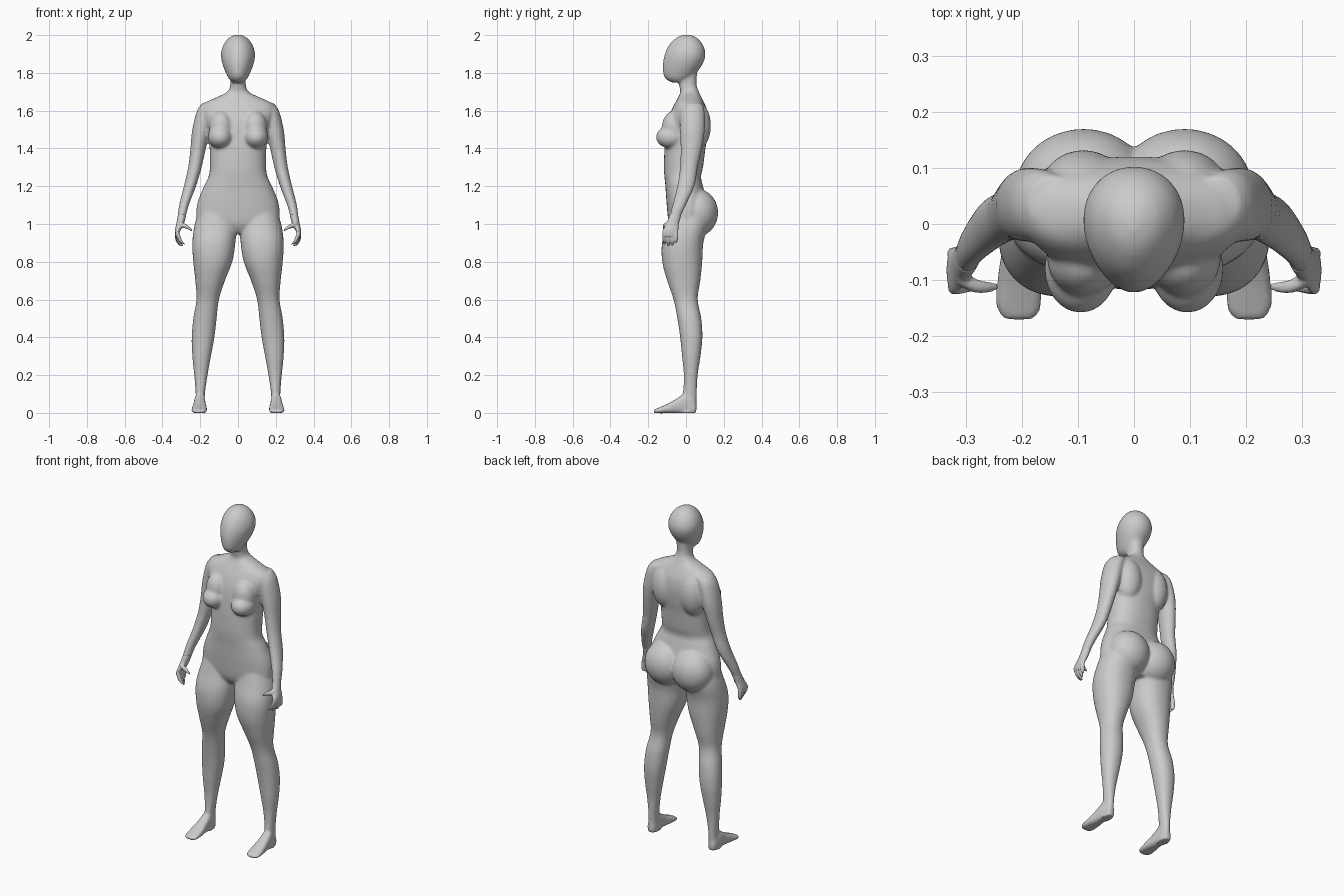
import bpy, bmesh
from math import sin, cos, pi
from mathutils import Matrix, Vector


def spline(p, i, f):
    """Catmull-Rom between rows i and i+1"""
    a, b, c, d = (p[max(0, min(len(p) - 1, i + k))] for k in (-1, 0, 1, 2))
    return [0.5 * (2 * q + (r - o) * f + (2 * o - 5 * q + 4 * r - s) * f * f
                   + (3 * q - o - 3 * r + s) * f ** 3) for o, q, r, s in zip(a, b, c, d)]


def loft(bm, rows, side=1, axis='z', power=2.0, taper=0.0, n=32, sub=4):
    """Skin rings; row = (position on axis, a min, a max, b min, b max)"""
    dense = [spline(rows, i, k / sub) for i in range(len(rows) - 1) for k in range(sub)]
    dense.append(list(rows[-1]))
    rings = []
    for t, a0, a1, b0, b1 in dense:
        ring = []
        for k in range(n):
            c, s = cos(2 * pi * k / n), sin(2 * pi * k / n)
            u = abs(c) ** (2 / power) * (1 if c > 0 else -1) * (1 + taper * s)
            v = abs(s) ** (2 / power) * (1 if s > 0 else -1)
            a = (a0 + a1) / 2 + u * (a1 - a0) / 2
            b = (b0 + b1) / 2 + v * (b1 - b0) / 2
            x, y, z = {'z': (a, b, t), 'y': (a, t, b), 'x': (t, a, b)}[axis]
            ring.append(bm.verts.new((x * side, y, z)))
        rings.append(ring)
    for r, q in zip(rings, rings[1:]):
        for k in range(n):
            bm.faces.new((r[k], r[(k + 1) % n], q[(k + 1) % n], q[k]))
    bm.faces.new(rings[0])
    bm.faces.new(rings[-1])


def blob(bm, side, centre, radii):
    c = Vector((centre[0] * side, centre[1], centre[2]))
    bmesh.ops.create_uvsphere(bm, u_segments=32, v_segments=20, radius=1,
                              matrix=Matrix.Translation(c) @ Matrix.Diagonal((*radii, 1)))


def finish(bm, name, voxel, rounds):
    """Fuse the overlapping parts into one smooth skin"""
    bmesh.ops.recalc_face_normals(bm, faces=bm.faces)
    me = bpy.data.meshes.new(name)
    bm.to_mesh(me)
    bm.free()
    ob = bpy.data.objects.new(name, me)
    bpy.context.collection.objects.link(ob)
    for p in me.polygons:
        p.use_smooth = True
    m = ob.modifiers.new("fuse", 'REMESH')
    m.mode = 'VOXEL'
    m.voxel_size = voxel
    m.use_smooth_shade = True
    m = ob.modifiers.new("soften", 'SMOOTH')
    m.factor = 0.5
    m.iterations = rounds


# Centre parts: (z, half width, front y, back y)
torso = [(1.82, .045, -.04, .06), (1.74, .041, -.037, .056), (1.70, .057, -.03, .068),
         (1.67, .115, -.042, .082), (1.64, .178, -.058, .097), (1.60, .198, -.078, .113),
         (1.55, .185, -.095, .12), (1.5, .165, -.105, .118), (1.45, .155, -.11, .112),
         (1.4, .15, -.114, .103), (1.3, .149, -.117, .09), (1.25, .156, -.114, .079),
         (1.2, .18, -.109, .09), (1.1, .217, -.102, .11), (1.0, .21, -.09, .09),
         (.95, .11, -.06, .07)]
head = [(2.002, .012, -.015, .02), (1.987, .046, -.05, .056), (1.95, .076, -.088, .089),
        (1.9, .09, -.112, .103), (1.85, .083, -.122, .09), (1.8, .064, -.121, .055),
        (1.77, .049, -.109, .02), (1.75, .03, -.08, 0)]
# Side parts: (z, inner x, outer x, front y, back y)
leg = [(1.12, .02, .19, -.07, .11), (1.0, .008, .229, -.1, .115), (.9, .014, .242, -.127, .092),
       (.8, .03, .237, -.126, .086), (.7, .069, .226, -.1, .076), (.6, .101, .22, -.066, .062),
       (.5, .113, .237, -.046, .081), (.4, .125, .245, -.031, .087), (.3, .143, .242, -.021, .077),
       (.2, .161, .232, -.012, .062), (.1, .175, .224, -.017, .057), (.04, .174, .227, -.03, .056),
       (-.002, .172, .232, -.04, .054)]
# Foot: (y, inner x, outer x, bottom z, top z)
foot = [(.055, .182, .223, 0, .045), (0, .174, .231, -.002, .1), (-.05, .17, .236, -.002, .075),
        (-.1, .164, .244, -.002, .047), (-.15, .165, .246, -.002, .025), (-.172, .178, .23, 0, .016)]
arm = [(1.64, .1, .188, -.01, .085), (1.6, .12, .217, -.03, .098), (1.5, .145, .242, -.032, .1),
       (1.4, .17, .252, -.028, .085), (1.3, .192, .264, -.032, .062), (1.2, .222, .287, -.047, .045),
       (1.1, .26, .312, -.072, .0), (1.04, .276, .32, -.088, -.028), (1.01, .283, .324, -.095, -.036)]

bm = bmesh.new()
loft(bm, [(z, -r, r, f, b) for z, r, f, b in torso], power=2.3, n=48)
loft(bm, [(z, -r, r, f, b) for z, r, f, b in head], taper=.12)
for s in (1, -1):
    loft(bm, leg, s, power=2.2)
    loft(bm, foot, s, axis='y', power=2.8)
    loft(bm, arm, s)
    blob(bm, s, (.095, -.08, 1.46), (.065, .079, .06))     # breast
    blob(bm, s, (.09, -.06, 1.51), (.065, .068, .09))      # upper chest
    blob(bm, s, (.09, .055, 1.52), (.08, .077, .13))       # shoulder blade
    blob(bm, s, (.09, .06, 1.06), (.122, .11, .125))       # buttock
finish(bm, "body", .007, 10)

# Hands: palm, four curled fingers and a thumb
palm = [(1.05, .273, .318, -.086, -.024), (1.0, .287, .327, -.106, -.038),
        (.965, .305, .334, -.124, -.04), (.935, .312, .332, -.124, -.044)]
fingers = [(-.114, .282, .892), (-.093, .292, .882), (-.072, .306, .886), (-.053, .316, .902)]
thumb = [(.312, -.11, -.075, .975, 1.015), (.285, -.122, -.096, .978, 1.004),
         (.262, -.123, -.103, .97, .99), (.243, -.117, -.105, .96, .972)]
for s, label in ((1, "left"), (-1, "right")):
    bm = bmesh.new()
    loft(bm, palm, s)
    loft(bm, thumb, s, axis='x', n=16)
    for y, x, z in fingers:
        mx, mz = (x + .326) / 2, (z + .93) / 2
        loft(bm, [(.955, .311, .333, y - .012, y + .012),
                  (mz, mx - .009, mx + .011, y - .01, y + .01),
                  (z, x - .005, x + .006, y - .006, y + .006)], s, n=16)
    finish(bm, label + "_hand", .004, 3)
